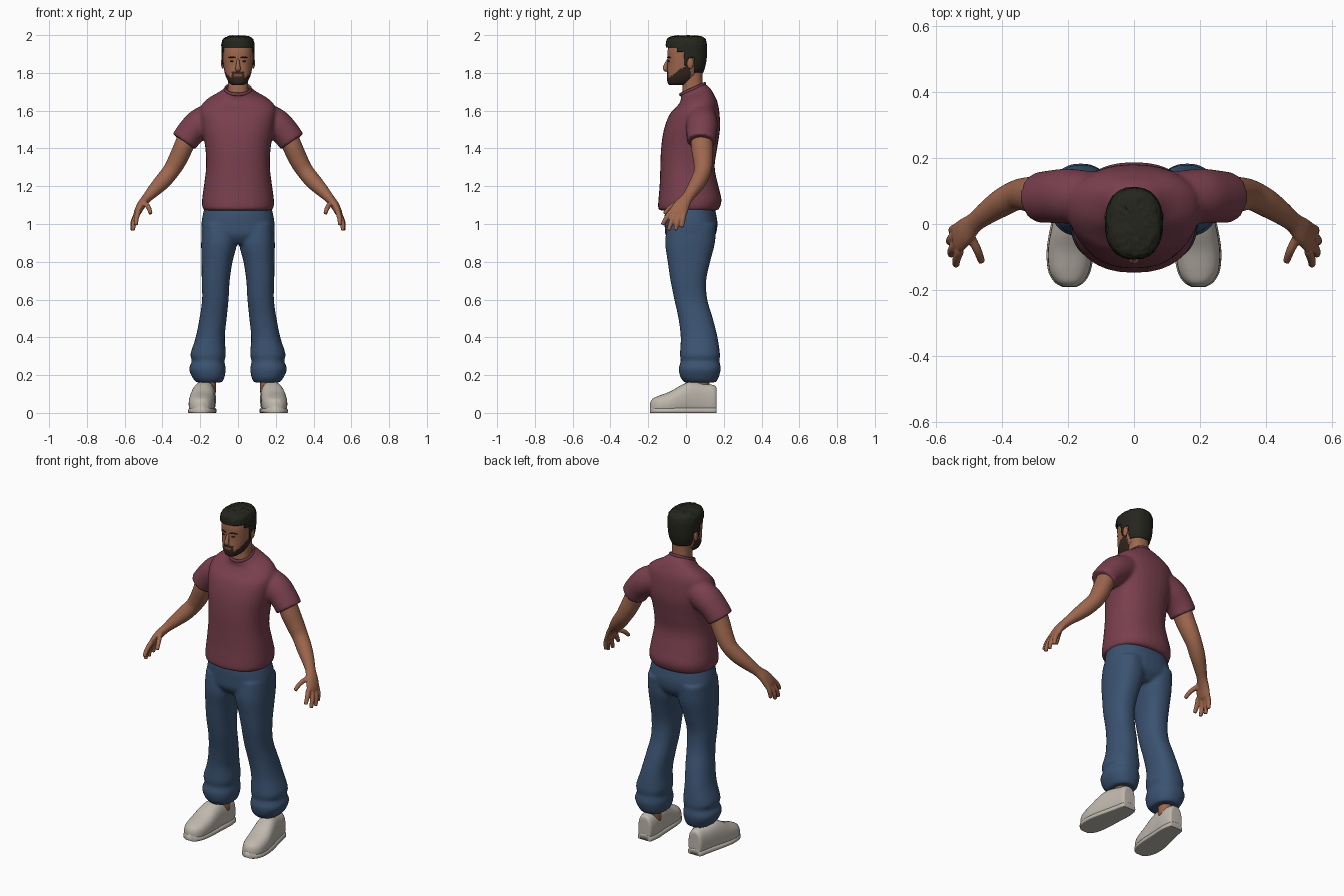
import bpy, bmesh, math, random
from mathutils import Vector

random.seed(4)


def material(name, rgb):
    m = bpy.data.materials.new(name)
    m.diffuse_color = (*rgb, 1)
    return m


SKIN = material("skin", (0.34, 0.135, 0.075))
SHIRT = material("maroon_cloth", (0.19, 0.05, 0.075))
DENIM = material("blue_denim", (0.043, 0.085, 0.165))
SHOE = material("off_white", (0.52, 0.48, 0.42))
HAIR = material("dark_hair", (0.018, 0.019, 0.012))
BEARD = material("beard_brown", (0.035, 0.02, 0.014))
LIPS = material("lips", (0.22, 0.075, 0.05))


def dense(secs, k=5):
    """Catmull-Rom interpolation of section tuples."""
    out = []
    for i in range(len(secs) - 1):
        p0, p1, p2 = secs[max(i - 1, 0)], secs[i], secs[i + 1]
        p3 = secs[min(i + 2, len(secs) - 1)]
        for j in range(k):
            t = j / k
            out.append([0.5 * (2 * b + (c - a) * t + (2 * a - 5 * b + 4 * c - d) * t * t
                               + (3 * b - a - 3 * c + d) * t ** 3)
                        for a, b, c, d in zip(p0, p1, p2, p3)])
    return out + [list(secs[-1])]


def ring(c, u, v, n=32, p=2.3):
    pts = []
    for i in range(n):
        a = 2 * math.pi * i / n
        cs, sn = math.cos(a), math.sin(a)
        pts.append(c + u * math.copysign(abs(cs) ** (2 / p), cs)
                   + v * math.copysign(abs(sn) ** (2 / p), sn))
    return pts


def loft(bm, rings):
    rows = [[bm.verts.new(p) for p in r] for r in rings]
    n = len(rows[0])
    for a, b in zip(rows, rows[1:]):
        for i in range(n):
            bm.faces.new((a[i], a[(i + 1) % n], b[(i + 1) % n], b[i]))
    bm.faces.new(rows[0][::-1])
    bm.faces.new(rows[-1])


def stack(bm, secs, side=1, n=32, p=2.3):
    """Horizontal sections: z, centre x, half width, front y, back y, tilt."""
    rings = []
    for z, cx, rx, y0, y1, tilt in dense(secs):
        ry = (y1 - y0) / 2
        rings.append(ring(Vector((cx * side, (y0 + y1) / 2, z)), Vector((rx, 0, 0)),
                          Vector((0, ry, ry * tilt)), n, p))
    loft(bm, rings)


def tube(bm, secs, side=1, n=20, p=2.0):
    """Sections along a path: x, y, z, radius across, radius along y."""
    d = dense(secs)
    cs = [Vector((s[0] * side, s[1], s[2])) for s in d]
    rings = []
    for i, s in enumerate(d):
        t = (cs[min(i + 1, len(cs) - 1)] - cs[max(i - 1, 0)]).normalized()
        v = (Vector((0, 1, 0)) - t * t.y).normalized()
        rings.append(ring(cs[i], t.cross(v) * s[3], v * s[4], n, p))
    loft(bm, rings)


def finish(name, bm, *mats, voxel=0, soften=4):
    bmesh.ops.recalc_face_normals(bm, faces=bm.faces[:])
    for f in bm.faces:
        f.smooth = True
    me = bpy.data.meshes.new(name)
    bm.to_mesh(me)
    bm.free()
    for m in mats:
        me.materials.append(m)
    ob = bpy.data.objects.new(name, me)
    bpy.context.collection.objects.link(ob)
    if voxel:  # fuse overlapping volumes into one soft surface
        r = ob.modifiers.new("fuse", 'REMESH')
        r.mode, r.voxel_size, r.use_smooth_shade = 'VOXEL', voxel, True
        s = ob.modifiers.new("soften", 'SMOOTH')
        s.factor, s.iterations = 0.5, soften
    return ob


def ball(bm, c, r):
    v = bmesh.ops.create_uvsphere(bm, u_segments=16, v_segments=10, radius=1)["verts"]
    for q in v:
        q.co = Vector(c) + Vector((q.co.x * r[0], q.co.y * r[1], q.co.z * r[2]))


# Shirt: torso and sleeves
bm = bmesh.new()
stack(bm, [(1.072, 0, .18, -.143, .168, 0), (1.09, 0, .189, -.148, .18, 0),
           (1.13, 0, .19, -.146, .188, 0), (1.2, 0, .181, -.14, .172, 0),
           (1.3, 0, .169, -.136, .152, 0), (1.4, 0, .173, -.132, .165, 0),
           (1.5, 0, .19, -.117, .18, 0), (1.58, 0, .2, -.087, .178, 0),
           (1.63, 0, .192, -.052, .168, .1), (1.665, 0, .155, -.03, .15, .2),
           (1.692, 0, .10, -.027, .128, .35), (1.714, 0, .07, -.03, .1, .45)])
for s in (1, -1):
    tube(bm, [(.13, .085, 1.565, .08, .075), (.2, .085, 1.53, .082, .083),
              (.25, .083, 1.485, .075, .08), (.287, .08, 1.435, .073, .077)], s, 32)
finish("shirt", bm, SHIRT, voxel=.009)

# Collar band
bm = bmesh.new()
loop = ring(Vector((0, .035, 1.715)), Vector((.068, 0, 0)), Vector((0, .065, .029)), 40, 2)
rows = []
for p in loop:
    out = Vector((p.x, p.y - .035, 0)).normalized()
    rows.append([bm.verts.new(q) for q in ring(p, out * .006, Vector((0, 0, .009)), 8, 2)])
for a, b in zip(rows, rows[1:] + rows[:1]):
    for i in range(8):
        bm.faces.new((a[i], a[(i + 1) % 8], b[(i + 1) % 8], b[i]))
finish("collar", bm, SHIRT)

# Jeans: hips and two legs
bm = bmesh.new()
stack(bm, [(1.12, 0, .168, -.1, .145, 0), (1.06, 0, .184, -.112, .158, 0),
           (1.0, 0, .194, -.113, .167, 0), (.94, 0, .19, -.108, .155, 0),
           (.895, 0, .15, -.075, .115, 0)])
for s in (1, -1):
    stack(bm, [(1.0, .1, .09, -.1, .16, 0), (.9, .1, .095, -.11, .153, 0),
               (.8, .111, .082, -.097, .128, 0), (.7, .118, .074, -.082, .107, 0),
               (.6, .12, .07, -.062, .113, 0), (.5, .132, .072, -.04, .142, 0),
               (.4, .147, .077, -.028, .167, 0), (.31, .158, .094, -.032, .18, 0),
               (.275, .158, .086, -.028, .177, 0), (.235, .162, .097, -.038, .184, 0),
               (.19, .157, .086, -.03, .174, 0), (.162, .153, .07, -.01, .16, 0)], s)
finish("jeans", bm, DENIM, voxel=.009)

# Arms with hands and fingers
FINGERS = [[(.528, -.08, 1.065), (.538, -.105, 1.03), (.54, -.125, .995)],
           [(.535, -.058, 1.055), (.552, -.078, 1.01), (.555, -.093, .966)],
           [(.537, -.033, 1.055), (.556, -.046, 1.01), (.559, -.056, .966)],
           [(.533, -.01, 1.065), (.549, -.016, 1.025), (.552, -.023, .982)],
           [(.5, -.03, 1.115), (.475, -.08, 1.09), (.462, -.115, 1.055)]]
for s, label in ((1, "left"), (-1, "right")):
    bm = bmesh.new()
    tube(bm, [(.25, .085, 1.5, .052, .058), (.288, .085, 1.41, .052, .058),
              (.32, .09, 1.34, .05, .053), (.355, .088, 1.28, .045, .046),
              (.4, .065, 1.225, .043, .043), (.445, .035, 1.178, .035, .036),
              (.482, .006, 1.138, .026, .031), (.512, -.022, 1.1, .023, .042),
              (.533, -.042, 1.06, .019, .047), (.54, -.047, 1.045, .012, .035)], s)
    for f in FINGERS:
        tube(bm, [(*p, r, r) for p, r in zip(f, (.0145, .0135, .011))], s, 10)
    finish(label + "_arm", bm, SKIN, voxel=.005, soften=3)

# Ankles, shoes and soles
SHOE_SECS = [(.162, .168, .025, .11), (.155, .168, .042, .143), (.1, .17, .053, .155),
             (.03, .18, .06, .166), (-.02, .187, .065, .15), (-.08, .193, .068, .115),
             (-.14, .196, .061, .092), (-.175, .196, .042, .076), (-.19, .196, .018, .055)]
for s, label in ((1, "left"), (-1, "right")):
    bm = bmesh.new()
    tube(bm, [(.158, .08, .1, .04, .042), (.156, .085, .26, .042, .044)], s)
    finish(label + "_ankle", bm, SKIN)
    for part, grow, top in (("shoe", 0, 1), ("sole", .004, 0)):
        bm = bmesh.new()
        rings = []
        for y, cx, rx, z1 in dense(SHOE_SECS):
            z1 = z1 if top else .036
            r = ring(Vector((cx * s, y * (1 + grow), z1 / 2 - .008)),
                     Vector((rx + grow, 0, 0)), Vector((0, 0, z1 / 2 + .008)), 28, 2.5)
            rings.append([Vector((p.x, p.y, max(p.z, 0.004 * top))) for p in r])
        loft(bm, rings)
        ob = finish(label + "_" + part, bm, SHOE)

# Neck
bm = bmesh.new()
stack(bm, [(1.64, 0, .07, -.02, .11, 0), (1.7, 0, .056, -.02, .094, 0),
           (1.76, 0, .054, -.015, .088, 0), (1.83, 0, .058, -.01, .09, 0)])
finish("neck", bm, SKIN)

# Head, with beard and lips picked out by position
bm = bmesh.new()
stack(bm, [(1.735, 0, .028, -.086, -.02, 0), (1.745, 0, .044, -.096, .02, 0),
           (1.77, 0, .06, -.101, .05, 0), (1.8, 0, .07, -.1, .08, 0),
           (1.84, 0, .077, -.097, .094, 0), (1.88, 0, .08, -.098, .1, 0),
           (1.92, 0, .08, -.097, .1, 0), (1.96, 0, .07, -.085, .09, 0),
           (1.98, 0, .04, -.05, .06, 0)], n=72)
for f in bm.faces:
    c = f.calc_center_median()
    jaw = c.y < .025 and c.z < 1.778 + .75 * max(c.y + .085, 0)
    moustache = c.y < -.07 and abs(c.x) < .034 and c.z < 1.808
    if c.y < -.07 and abs(c.x) < .021 and 1.784 < c.z < 1.796:
        f.material_index = 2
    elif jaw or moustache:
        f.material_index = 1
finish("head", bm, SKIN, BEARD, LIPS)

# Nose and ears
bm = bmesh.new()
tube(bm, [(0, -.09, 1.878, .006, .006), (0, -.1, 1.858, .008, .008),
          (0, -.109, 1.833, .012, .012), (0, -.108, 1.82, .015, .012),
          (0, -.1, 1.81, .008, .008)])
for s in (1, -1):
    ball(bm, (s * .081, .022, 1.852), (.009, .018, .03))
finish("nose_and_ears", bm, SKIN)

# Eyes and brows
bm = bmesh.new()
for s in (1, -1):
    ball(bm, (s * .031, -.09, 1.862), (.011, .0065, .0045))
    tube(bm, [(.014, -.097, 1.88, .003, .004), (.032, -.094, 1.884, .004, .004),
              (.052, -.081, 1.88, .002, .003)], s, 10)
finish("eyes_and_brows", bm, HAIR)

# Hair cap, trimmed along the hairline and roughened
bm = bmesh.new()
stack(bm, [(1.79, 0, .058, -.07, .088, 0), (1.83, 0, .079, -.09, .101, 0),
           (1.87, 0, .086, -.102, .109, 0), (1.92, 0, .088, -.106, .112, 0),
           (1.95, 0, .087, -.107, .111, 0), (1.975, 0, .08, -.102, .105, 0),
           (1.99, 0, .062, -.085, .088, 0), (1.997, 0, .03, -.045, .05, 0)], n=72)


def hairline(y):
    if y < -.05:
        return 1.935
    if y < -.01:
        return 1.91
    return 1.84 if y < .01 else 1.875 if y < .042 else 1.80


bmesh.ops.delete(bm, geom=[f for f in bm.faces if f.calc_center_median().z
                           < hairline(f.calc_center_median().y)], context='FACES')
for v in bm.verts:
    if v.co.z > 1.94:
        v.co += Vector((random.uniform(-.002, .002), random.uniform(-.002, .002),
                        random.uniform(-.003, .003)))
hair = finish("hair", bm, HAIR)
thick = hair.modifiers.new("thickness", 'SOLIDIFY')
thick.thickness, thick.offset = .008, -1
